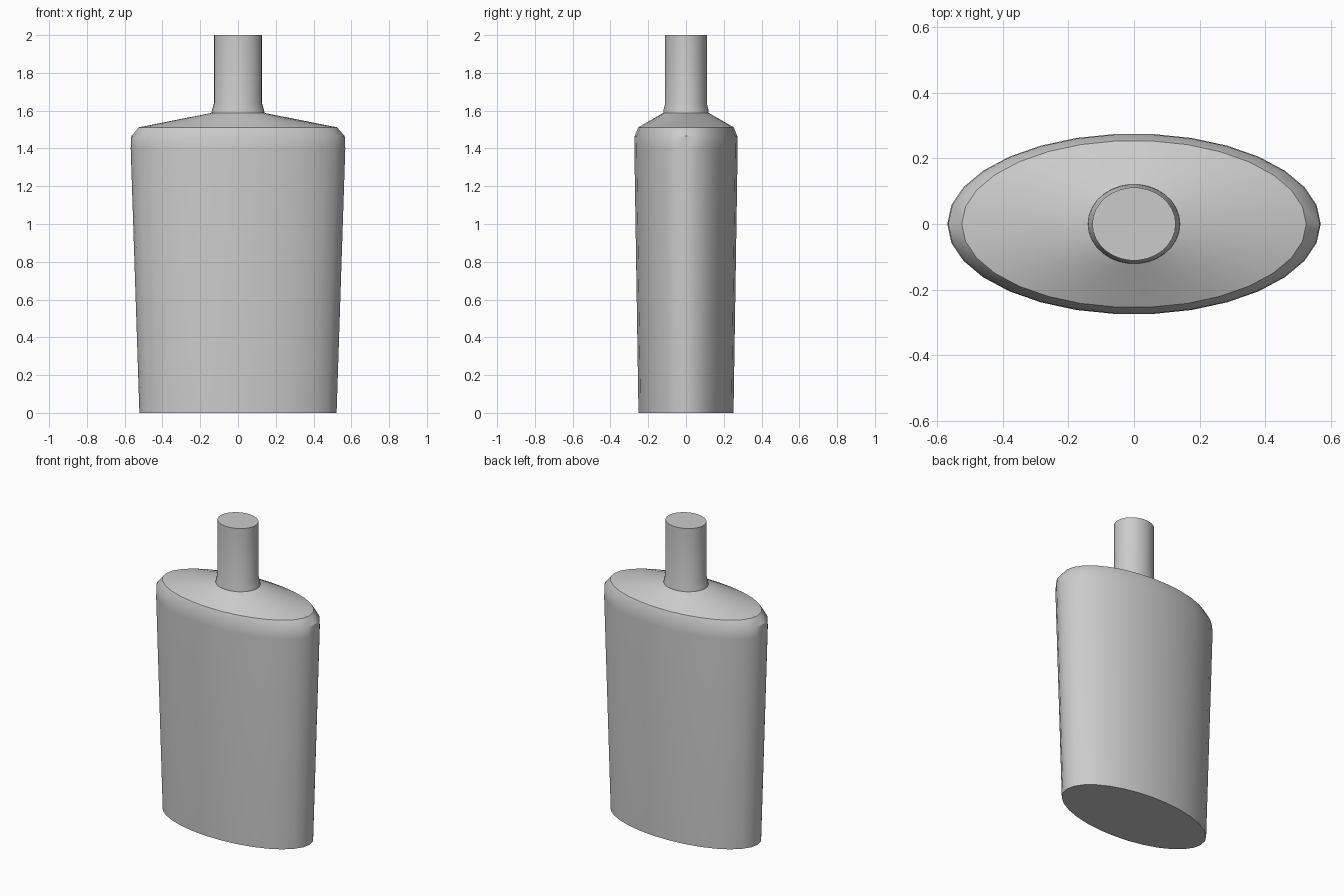
import bpy, bmesh, math

if "Cube" in bpy.data.objects:
    bpy.data.objects.remove(bpy.data.objects["Cube"])

SIDES = 30

# Elliptical sections from base to mouth: (half width, half depth, height)
SECTIONS = [
    (0.522, 0.253, 0.0),
    (0.568, 0.275, 1.40),
    (0.565, 0.273, 1.465),
    (0.524, 0.254, 1.512),
    (0.140, 0.121, 1.588),
    (0.138, 0.120, 1.603),
    (0.127, 0.111, 1.64),
    (0.127, 0.111, 2.0),
]


def loft(name, sections):
    bm = bmesh.new()
    rings = []
    for a, b, z in sections:
        rings.append([bm.verts.new((a * math.cos(2 * math.pi * i / SIDES),
                                    b * math.sin(2 * math.pi * i / SIDES), z))
                      for i in range(SIDES)])
    for lo, hi in zip(rings, rings[1:]):
        for i in range(SIDES):
            j = (i + 1) % SIDES
            bm.faces.new((lo[i], lo[j], hi[j], hi[i]))
    bm.faces.new(rings[0][::-1])
    bm.faces.new(rings[-1])
    bmesh.ops.recalc_face_normals(bm, faces=bm.faces)
    mesh = bpy.data.meshes.new(name)
    bm.to_mesh(mesh)
    bm.free()
    obj = bpy.data.objects.new(name, mesh)
    bpy.context.collection.objects.link(obj)
    return obj


# Flattened bottle with sloping shoulder, collar and capped neck
bottle = loft("bottle", SECTIONS)
bpy.context.view_layer.objects.active = bottle
bottle.select_set(True)
bpy.ops.object.shade_smooth_by_angle(angle=math.radians(35))

# Crisp edge where the body rounds into the shoulder
sharp = bottle.data.attributes.get("sharp_edge")
if sharp is None:
    sharp = bottle.data.attributes.new("sharp_edge", "BOOLEAN", "EDGE")
for e in bottle.data.edges:
    zs = [bottle.data.vertices[v].co.z for v in e.vertices]
    if all(abs(z - 1.512) < 1e-4 for z in zs):
        sharp.data[e.index].value = True
    elif abs(zs[0] - zs[1]) < 1e-4 and 1.3 < zs[0] < 1.5:
        sharp.data[e.index].value = False
